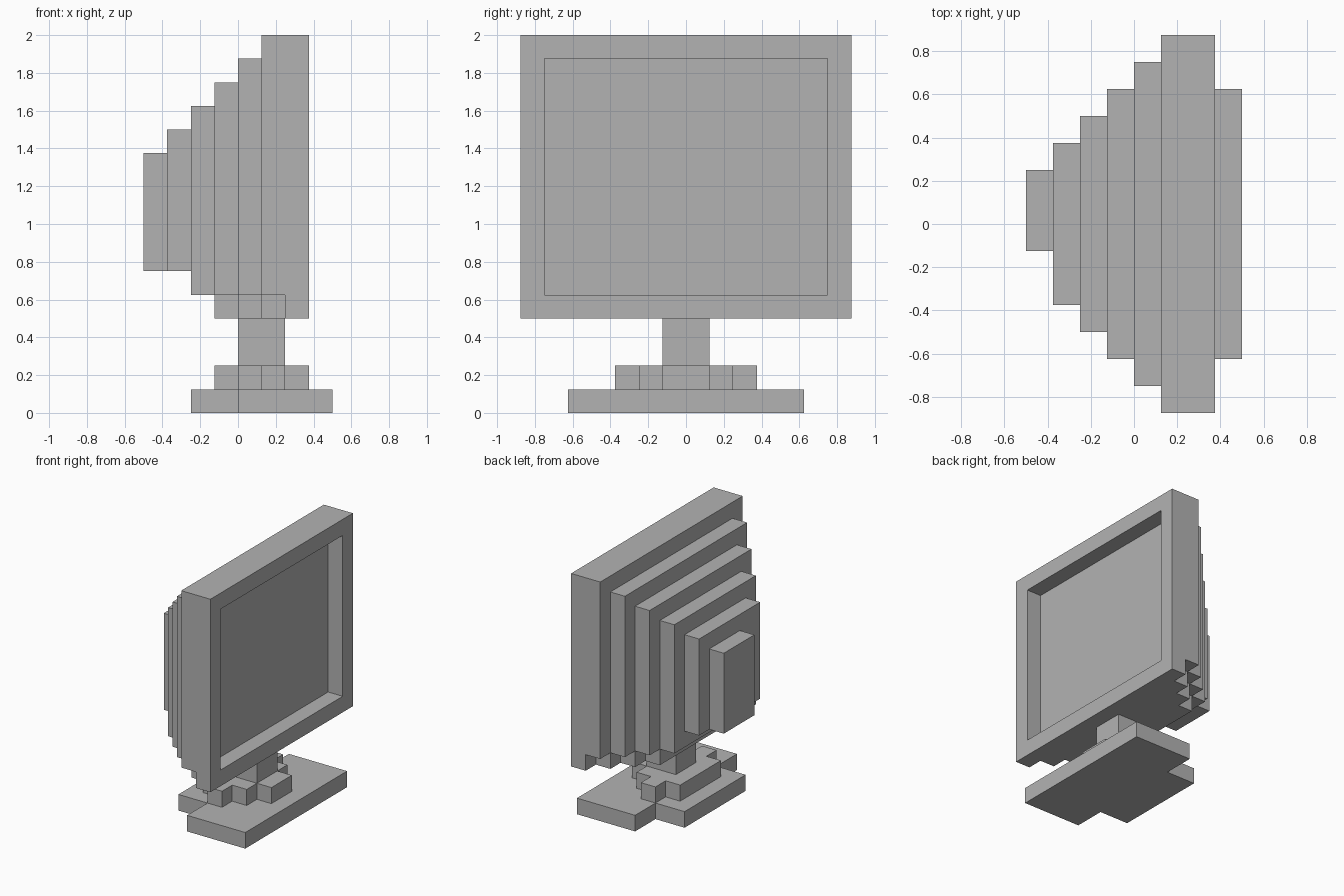
import bpy
import bmesh
from mathutils import Vector

U = 0.125  # one block of the stepped design

default_cube = bpy.data.objects.get("Cube")
if default_cube:
    bpy.data.objects.remove(default_cube, do_unlink=True)

grey = bpy.data.materials.new("light_grey_plastic")
grey.use_nodes = True
grey.diffuse_color = (0.45, 0.45, 0.45, 1)
grey.node_tree.nodes["Principled BSDF"].inputs["Base Color"].default_value = grey.diffuse_color


def prism(name, outline, start, direction):
    """Extrude a closed outline, given in blocks, along a direction."""
    bm = bmesh.new()
    face = bm.faces.new([bm.verts.new((Vector(p) + Vector(start)) * U) for p in outline])
    grown = bmesh.ops.extrude_face_region(bm, geom=[face])
    moved = [v for v in grown["geom"] if isinstance(v, bmesh.types.BMVert)]
    bmesh.ops.translate(bm, verts=moved, vec=Vector(direction) * U)
    bmesh.ops.recalc_face_normals(bm, faces=bm.faces)
    mesh = bpy.data.meshes.new(name)
    bm.to_mesh(mesh)
    bm.free()
    mesh.materials.append(grey)
    obj = bpy.data.objects.new(name, mesh)
    bpy.context.collection.objects.link(obj)
    return obj


def box(name, x, y, z):
    outline = [(x[0], y[0], 0), (x[1], y[0], 0), (x[1], y[1], 0), (x[0], y[1], 0)]
    return prism(name, outline, (0, 0, z[0]), (0, 0, z[1] - z[0]))


def mirrored_steps(steps):
    """Outline of (from, to, half width) steps, mirrored to both sides."""
    half = []
    for a, b, w in steps:
        half += [(a, w), (b, w)]
    return half + [(a, -w) for a, w in reversed(half)]


def plan(name, steps, z, height):
    prism(name, [(x, w, 0) for x, w in mirrored_steps(steps)], (0, 0, z), (0, 0, height))


def tier(name, steps, x):
    prism(name, [(0, w, z) for z, w in mirrored_steps(steps)], (x, 0, 0), (1, 0, 0))


def cut(target, cutter):
    cutter.hide_render = True
    mod = target.modifiers.new("cut", 'BOOLEAN')
    mod.operation = 'DIFFERENCE'
    mod.solver = 'EXACT'
    mod.object = cutter
    bpy.context.view_layer.objects.active = target
    bpy.ops.object.modifier_apply(modifier=mod.name)
    bpy.data.objects.remove(cutter, do_unlink=True)


# Screen panel with a recessed display and notched lower back corners
panel = box("screen_panel", (1, 3), (-7, 7), (4, 16))
cut(panel, box("display_cutter", (2, 4), (-6, 6), (5, 15)))
for side in (-1, 1):
    cut(panel, box("notch_cutter", (0, 2), sorted((6 * side, 8 * side)), (3, 5)))

# Rear housing, stepping inward toward the back
tier("housing_tier_1", [(4, 5, 5), (5, 15, 6)], 0)
tier("housing_tier_2", [(4, 5, 4), (5, 14, 5)], -1)
tier("housing_tier_3", [(5, 13, 4)], -2)
tier("housing_tier_4", [(6, 12, 3)], -3)
box("rear_cap", (-4, -3), (-1, 2), (6, 11))

# Stand: neck, stepped collar and foot plate
box("stand_neck", (0, 2), (-1, 1), (2, 4))
plan("stand_collar", [(-1, 0, 2), (0, 1, 3), (1, 2, 2), (2, 3, 1)], 1, 1)
plan("foot_plate", [(-2, 0, 3), (0, 4, 5)], 0, 1)
